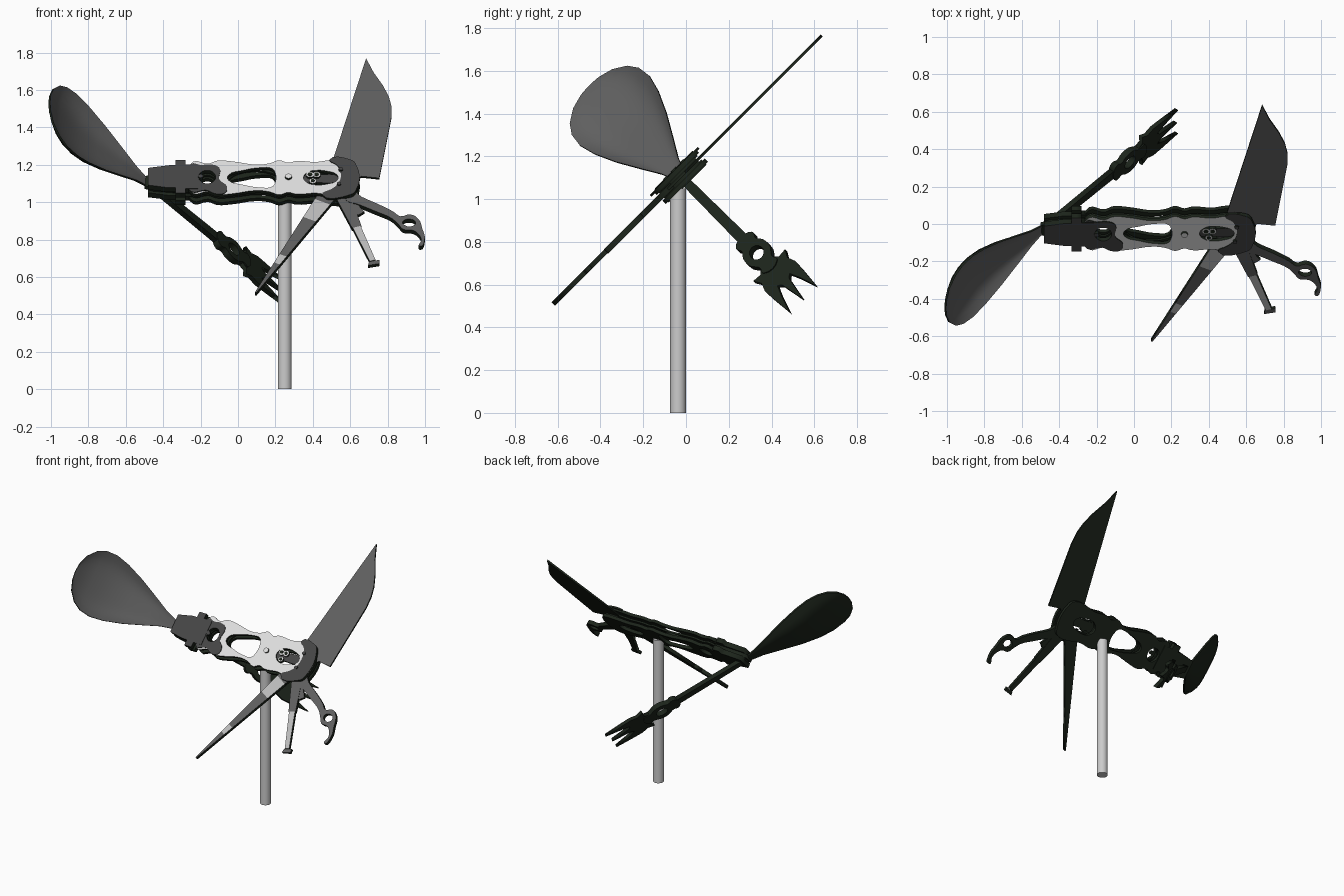
import bpy, bmesh, math
from mathutils import Matrix, Vector

if "Cube" in bpy.data.objects:
    bpy.data.objects.remove(bpy.data.objects["Cube"])

S = math.sqrt(0.5)


def mat(name, c):
    m = bpy.data.materials.new(name)
    m.diffuse_color = (*c, 1)
    m.use_nodes = True
    m.node_tree.nodes["Principled BSDF"].inputs["Base Color"].default_value = m.diffuse_color
    return m


LIGHT = mat("pale plate", (0.74, 0.74, 0.74))
POST = mat("post grey", (0.6, 0.6, 0.6))
STEEL = mat("steel grey", (0.115, 0.115, 0.115))
GREY = mat("dark grey", (0.06, 0.06, 0.06))
BLACK = mat("green black", (0.012, 0.018, 0.011))
BAND = mat("light band", (0.5, 0.5, 0.5))

# Handle frame: x along the body, y up the 45 degree slope, z out of the front
U, V, N = Vector((1, 0, 0)), Vector((0, S, S)), Vector((0, -S, S))
O = Vector((0, -0.025, 1.105))


def frame(o, x, y, z):
    m = Matrix((x, y, z)).transposed().to_4x4()
    m.translation = o
    return m


BODY = frame(O, U, V, N)
# Utensil frame: x runs down the fork, -x up the spoon
FD = (0.655 * U - 0.755 * N).normalized()
UTENSIL = frame(O - 0.48 * U, FD, V, FD.cross(V))


def finish(name, bm, mats, M):
    me = bpy.data.meshes.new(name)
    bm.transform(M)
    bm.to_mesh(me)
    bm.free()
    for m in mats:
        me.materials.append(m)
    ob = bpy.data.objects.new(name, me)
    bpy.context.collection.objects.link(ob)
    return ob


def plate(name, loops, n0, n1, front, M=BODY, smooth=True, back=BLACK):
    """Flat part cut from outline loops (first is outer, rest holes)."""
    cu = bpy.data.curves.new(name + "_outline", 'CURVE')
    cu.dimensions, cu.fill_mode = '2D', 'BOTH'
    cu.extrude = (n1 - n0) / 2
    cu.resolution_u = 4
    for pts in loops:
        if smooth:
            sp = cu.splines.new('BEZIER')
            sp.bezier_points.add(len(pts) - 1)
            for b, p in zip(sp.bezier_points, pts):
                b.co = (p[0], p[1], 0)
                b.handle_left_type = b.handle_right_type = 'AUTO'
        else:
            sp = cu.splines.new('POLY')
            sp.points.add(len(pts) - 1)
            for b, p in zip(sp.points, pts):
                b.co = (p[0], p[1], 0, 1)
        sp.use_cyclic_u = True
    tmp = bpy.data.objects.new(name + "_tmp", cu)
    bpy.context.collection.objects.link(tmp)
    dg = bpy.context.evaluated_depsgraph_get()
    me = bpy.data.meshes.new_from_object(tmp.evaluated_get(dg))
    bm = bmesh.new()
    bm.from_mesh(me)
    bpy.data.objects.remove(tmp)
    bpy.data.meshes.remove(me)
    bmesh.ops.remove_doubles(bm, verts=bm.verts, dist=1e-5)
    bmesh.ops.recalc_face_normals(bm, faces=bm.faces)
    for f in bm.faces:
        f.material_index = 0 if f.calc_center_median().z > (n1 - n0) * 0.45 else 1
    bmesh.ops.translate(bm, verts=bm.verts, vec=(0, 0, (n0 + n1) / 2))
    return finish(name, bm, [front, back], M)


def P(pts, c=1.105):
    """Front view (x, z) to handle plane coordinates."""
    return [(x, (z - c) / S) for x, z in pts]


def mirror(half):
    return half + [(x, -w) for x, w in reversed(half)]


def oval(cx, cy, rx, ry, n=12):
    return [(cx + rx * math.cos(2 * math.pi * i / n), cy + ry * math.sin(2 * math.pi * i / n))
            for i in range(n)]


def taper(name, a, b, wa, wb, front, h=0.012):
    (a, b) = [Vector(p) for p in P([a, b])]
    d = (b - a).normalized()
    q = Vector((-d.y, d.x))
    plate(name, [[a + q * wa, b + q * wb, b - q * wb, a - q * wa]], -h, h, front, smooth=False)


def disc(name, x, y, r, n0, n1, m):
    plate(name, [oval(x, y, r, r)], n0, n1, m, smooth=False)


# Post
bm = bmesh.new()
bmesh.ops.create_cone(bm, cap_ends=True, segments=32, radius1=0.037, radius2=0.037, depth=1.05)
post = finish("post", bm, [POST], Matrix.Translation((0.25, -0.037, 0.525)))
for f in post.data.polygons:
    f.use_smooth = abs(f.normal.z) < 0.5

# Handle plates, with teardrop and oval cutouts
half = [(-.24, .12), (-.16, .105), (-.11, .128), (-.03, .122), (.1, .098), (.17, .108), (.22, .13),
        (.27, .112), (.31, .125), (.42, .118), (.49, .132), (.6, .132), (.63, .1)]
tear = mirror([(-.05, .02), (.03, .055), (.12, .075), (.18, .07), (.2, .03)])
eye = [(.35, 0), (.38, .045), (.42, .055), (.47, .05), (.53, .02), (.53, -.02), (.47, -.05),
       (.42, -.055), (.38, -.045)]
gap = oval(-.165, 0, .045, .05, 8)
plate("front_plate", [mirror(half), tear, eye, gap], .018, .038, LIGHT)
plate("back_plate", [mirror(half), tear, eye, gap], -.042, -.02, BLACK)
plate("middle_liner", [[(x, y * 0.88) for x, y in mirror(half)],
                       oval(.09, 0, .14, .085), oval(.44, 0, .1, .065), gap], -.006, .006, BLACK)

# Dark end caps of the handle
plate("tool_end_cap", [[(.49, .133), (.6, .133), (.63, .1), (.63, -.1), (.6, -.133), (.45, -.133),
                        (.5, -.09), (.535, -.05), (.55, .03), (.53, .09)]], .03, .042, GREY)
plate("tool_spacer", [[(.52, .11), (.61, .11), (.61, -.11), (.46, -.11), (.52, -.08)]],
      -.02, .02, BLACK, smooth=False)
plate("scroll_overlay", [[(-.25, .1), (-.2, .09), (-.15, .095), (-.1, .07), (-.1, -.02), (-.06, -.07),
                          (-.07, -.12), (-.12, -.127), (-.17, -.1), (-.25, -.11)], gap],
      .02, .043, GREY)
block = [(-.48, .065), (-.37, .085), (-.335, .085), (-.335, .125), (-.28, .125), (-.28, .09), (-.215, .09)]
plate("hinge_block_front", [mirror(block)], .012, .046, GREY, smooth=False)
plate("hinge_block_back", [mirror(block)], -.046, -.012, BLACK, smooth=False)
plate("hinge_core", [mirror([(-.5, .035), (-.45, .055), (-.25, .075)])], -.012, .012, BLACK, smooth=False)

# Rivets and small bone ornament in the oval cutout
for i, (x, y, r) in enumerate([(.27, 0, .018), (.55, .055, .012), (.54, -.055, .012), (-.2, .0, .014)]):
    disc("rivet_%d" % i, x, y, r, .03, .05, LIGHT if i == 0 else GREY)
plate("ornament_bar", [[(.34, -.015), (.43, -.03), (.54, -.012), (.54, .012), (.43, .03), (.34, .015)]],
      .012, .03, GREY)
for i, (x, y, r) in enumerate([(.385, .02, .022), (.42, .02, .022), (.40, -.028, .02)]):
    disc("ornament_ball_%d" % i, x, y, r, .02, .042, LIGHT)
    disc("ornament_dot_%d" % i, x, y, r * .55, .04, .045, BLACK)

# Knife blade
plate("knife_blade", [P([(.53, 1.13), (.5, 1.2), (.685, 1.765), (.725, 1.69), (.775, 1.62), (.807, 1.56),
                         (.82, 1.51), (.82, 1.45), (.755, 1.125), (.66, 1.135), (.6, 1.1)])],
      -.006, .006, STEEL, smooth=False)

# Spike with two light bands
A, B = Vector((.5, 1.06)), Vector((.095, .51))
stops = [(0, STEEL), (.12, BAND), (.29, STEEL), (.64, BAND), (.72, STEEL), (1, None)]
for i in range(5):
    (t0, m), (t1, _) = stops[i], stops[i + 1]
    taper("spike_%d" % i, A.lerp(B, t0), A.lerp(B, t1), .052 - .048 * t0, .052 - .048 * t1, m, .012)

# Screwdriver
taper("screwdriver_base", (.55, 1.05), (.635, .86), .042, .026, STEEL)
taper("screwdriver_shaft", (.635, .86), (.72, .68), .022, .016, BAND)
plate("screwdriver_tip", [P([(.695, .655), (.70, .675), (.755, .685), (.757, .665)])], -.01, .01, STEEL,
      smooth=False)
taper("short_pick", (.56, 1.02), (.66, .935), .035, .02, STEEL, .009)

# Claw opener
plate("claw_opener", [P([(.58, 1.07), (.66, 1.02), (.75, .98), (.83, .94), (.87, .915), (.92, .925),
                         (.965, .9), (.985, .85), (.998, .79), (.972, .755), (.98, .79), (.965, .82),
                         (.935, .84), (.885, .845), (.855, .875), (.82, .905), (.74, .94), (.64, .98),
                         (.58, 1.0)]),
                      P([(.88, .885), (.92, .9), (.95, .88), (.93, .862), (.895, .865)])],
      -.014, .014, STEEL)

# Fork: shaft, ring and three prongs
plate("fork_shaft", [mirror([(0, .022), (.2, .024), (.6, .028)])], -.015, .015, BLACK, UTENSIL, False)
plate("fork_ring", [mirror([(.55, .03), (.575, .055), (.61, .045), (.65, .065), (.71, .066), (.76, .04),
                            (.80, .045)]), oval(.68, 0, .042, .034)],
      -.018, .018, BLACK, UTENSIL)
prongs = [(.76, .04), (.79, .06), (.785, .105), (.83, .085), (.88, .1), (.94, .098), (1.08, .088),
          (.97, .06), (.91, .04), (.93, .022), (1.07, .002)]
plate("fork_prongs", [mirror(prongs)], -.012, .012, BLACK, UTENSIL, False)

# Spoon: shallow bowl swept along its width profile
prof = [(-.02, .02), (.1, .055), (.2, .1), (.35, .165), (.48, .21), (.58, .23), (.66, .222),
        (.72, .19), (.77, .13), (.795, .06), (.80, .012)]
K = 12
bm = bmesh.new()
sides = []
for off in (0, -.012):
    rows = []
    for t, w in prof:
        row = []
        for k in range(K + 1):
            s = 2 * k / K - 1
            bowl = min(1, w / .2) * (1 - s ** 4) * math.sin(math.pi * min(1, max(0, t / .8))) ** .6
            row.append(bm.verts.new((-t, s * w, -.07 * bowl + off)))
        rows.append(row)
    sides.append(rows)
for mi, rows in enumerate(sides):
    for r0, r1 in zip(rows, rows[1:]):
        for k in range(K):
            f = bm.faces.new((r0[k], r0[k + 1], r1[k + 1], r1[k]))
            f.material_index, f.smooth = mi, True
a, b = [[r[0] for r in rows] + rows[-1][1:-1] + [r[-1] for r in reversed(rows)] + rows[0][-2:0:-1]
        for rows in sides]
for i in range(len(a)):
    j = (i + 1) % len(a)
    bm.faces.new((a[i], a[j], b[j], b[i])).material_index = 1
bmesh.ops.recalc_face_normals(bm, faces=bm.faces)
finish("spoon_bowl", bm, [STEEL, BLACK], UTENSIL)
